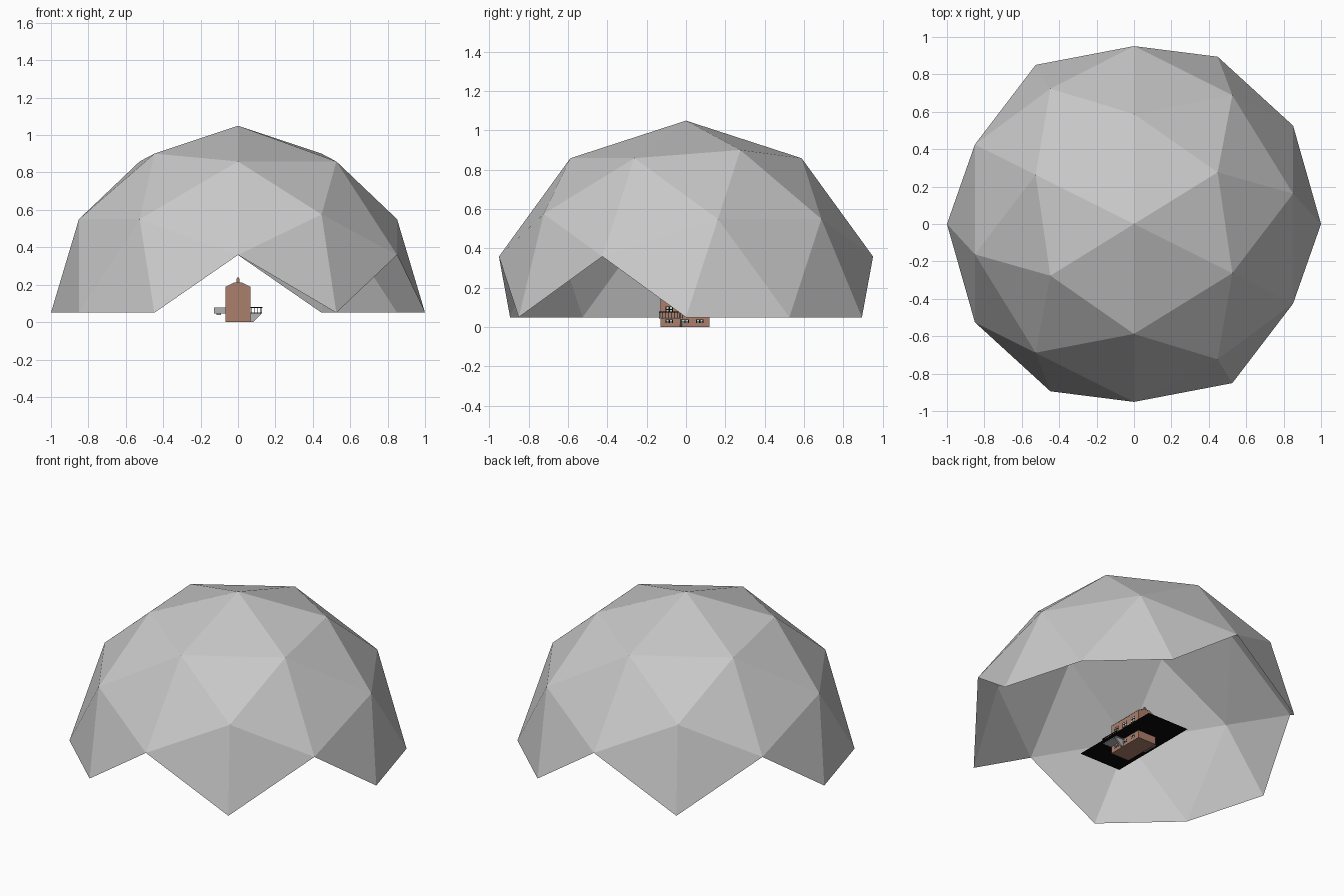
import bpy, bmesh, math
from mathutils import Vector

if "Cube" in bpy.data.objects:
    bpy.data.objects.remove(bpy.data.objects["Cube"])


def material(name, rgb):
    m = bpy.data.materials.new(name)
    m.diffuse_color = (*rgb, 1)
    m.use_nodes = True
    m.node_tree.nodes["Principled BSDF"].inputs["Base Color"].default_value = m.diffuse_color
    return m


DOME = material("dome grey", (0.58, 0.58, 0.58))
BRICK = material("brick brown", (0.41, 0.21, 0.145))
BLACK = material("black", (0.003, 0.003, 0.003))
STONE = material("stone grey", (0.45, 0.45, 0.45))
GLASS = material("pale window", (0.6, 0.68, 0.7))


def finish(name, bm, mat):
    me = bpy.data.meshes.new(name)
    bm.to_mesh(me)
    bm.free()
    me.materials.append(mat)
    ob = bpy.data.objects.new(name, me)
    bpy.context.collection.objects.link(ob)
    return ob


def boxes(name, mat, spans):
    """One object from several boxes, each given as (x0, x1, y0, y1, z0, z1)."""
    bm = bmesh.new()
    for x0, x1, y0, y1, z0, z1 in spans:
        for v in bmesh.ops.create_cube(bm, size=1)["verts"]:
            v.co = Vector((x0 + (v.co.x + .5) * (x1 - x0),
                           y0 + (v.co.y + .5) * (y1 - y0),
                           z0 + (v.co.z + .5) * (z1 - z0)))
    return finish(name, bm, mat)


def prism(name, mat, outline, y0, y1):
    """Extrude an x-z outline along y."""
    bm = bmesh.new()
    face = bm.faces.new([bm.verts.new((x, y0, z)) for x, z in outline])
    new = bmesh.ops.extrude_face_region(bm, geom=[face])["geom"]
    for v in new:
        if isinstance(v, bmesh.types.BMVert):
            v.co.y = y1
    bmesh.ops.recalc_face_normals(bm, faces=bm.faces[:])
    return finish(name, bm, mat)


# Open faceted dome: an icosphere lying on its side, whole upper triangles only
bm = bmesh.new()
bmesh.ops.create_icosphere(bm, subdivisions=2, radius=1)
for v in bm.verts:
    v.co = Vector((v.co.z, v.co.x, v.co.y))
low = [f for f in bm.faces if min(v.co.z for v in f.verts) < -0.01]
bmesh.ops.delete(bm, geom=low, context='FACES')
for v in bm.verts:
    v.co.z += 0.05
finish("dome", bm, DOME)

# Ground sheet, seen from below as a black strip
bm = bmesh.new()
bm.faces.new([bm.verts.new((x, y, 0.05)) for x, y in
              ((-.15, -.315), (.15, -.315), (.15, .315), (-.15, .315))])
finish("ground_sheet", bm, BLACK)

# House body with gable
W, Y0, Y1 = 0.066, -0.13, 0.12
prism("house_body", BRICK,
      [(-W, 0), (W, 0), (W, .185), (.02, .208), (-.02, .208), (-W, .185)], Y0, Y1)
prism("roof", STONE,
      [(-W, .186), (-.02, .209), (.02, .209), (W, .186), (W, .189),
       (.02, .213), (-.02, .213), (-W, .189)], Y0, Y1)
boxes("chimney", BRICK, [(-.008, .008, .085, .105, .2, .232)])
boxes("chimney_pot", STONE, [(-.004, .004, .09, .1, .232, .241)])

# Windows on both long sides: dark frame with pale panes
frames, panes = [], []
for side in (-1, 1):
    for z in (.03, .09, .145):
        for y in (-.085, -.005, .07):
            h = .009 if z < .05 else .016
            a, b, c = sorted((side * W, side * (W + .001))) + [side * (W + .002)]
            frames.append((a, b, y - .02, y + .02, z - h, z + h))
            for dy in (-.009, .009):
                for dz in (-h / 2, h / 2):
                    lo, hi = sorted((side * W, c))
                    panes.append((lo, hi, y + dy - .006, y + dy + .006,
                                  z + dz - h * .3, z + dz + h * .3))
boxes("window_frames", BLACK, frames)
boxes("window_panes", GLASS, panes)

# Balcony with railing on the right side
boxes("balcony_floor", STONE, [(W, .125, -.135, -.015, .045, .052)])
rails = [(W, .13, -.138, -.135, .075, .08), (W, .13, -.018, -.015, .075, .08),
         (.126, .13, -.138, -.015, .075, .08)]
for i in range(9):
    y = -.137 + i * .015
    rails.append((.126, .129, y, y + .003, .045, .08))
for i in range(4):
    x = .072 + i * .015
    rails.append((x, x + .003, -.138, -.135, .045, .08))
boxes("balcony_railing", BLACK, rails)
prism("balcony_brace", STONE, [(W, 0), (.08, 0), (.122, .04), (.122, .046), (W, .046)], -.03, -.02)

# Porch slab on the left side
boxes("porch_slab", STONE, [(-.128, -W, -.05, .05, .046, .078)])
boxes("porch_foot", STONE, [(-.115, -.09, -.04, .04, .038, .046)])
